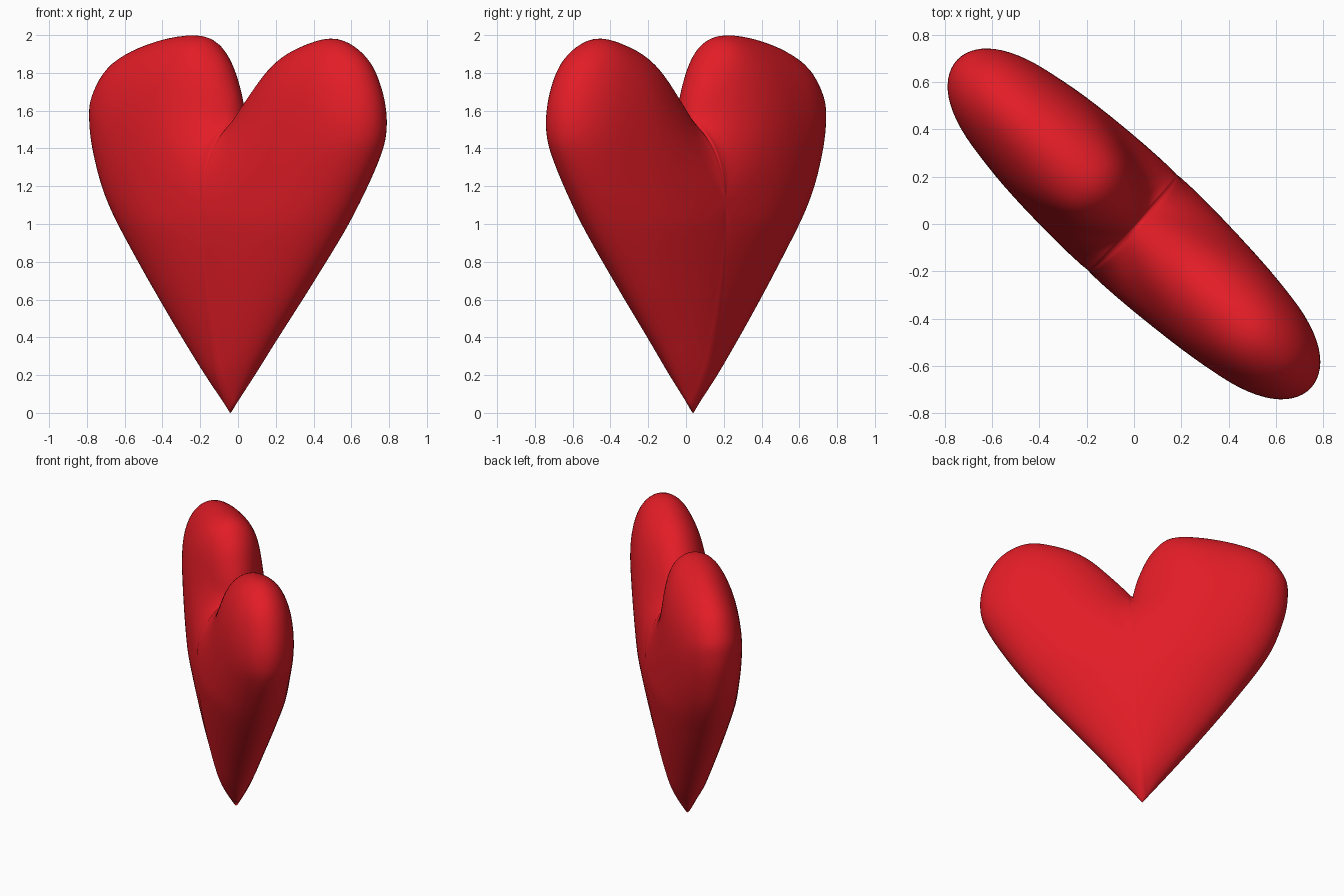
import bpy, bmesh, math
from mathutils import Vector, Matrix

if "Cube" in bpy.data.objects:
    bpy.data.objects.remove(bpy.data.objects["Cube"])

# Outline of the two halves (sharp corners at the tip and the cleft)
TIP, CLEFT = (-0.055, 0.0), (0.01, 1.56)
RIGHT = [TIP, (0.19, 0.31), (0.48, 0.656), (0.755, 1.0), (0.965, 1.33), (1.02, 1.52),
         (0.985, 1.72), (0.88, 1.89), (0.70, 1.98), (0.48, 1.94), (0.30, 1.85),
         (0.13, 1.69), CLEFT]
LEFT = [CLEFT, (-0.03, 1.71), (-0.12, 1.89), (-0.27, 1.995), (-0.58, 1.965), (-0.86, 1.86),
        (-0.995, 1.70), (-1.02, 1.55), (-0.985, 1.35), (-0.89, 1.11), (-0.69, 0.81),
        (-0.43, 0.466), (-0.20, 0.18), TIP]


def smooth_chain(pts, steps=6):
    """Catmull-Rom curve through the points, without the last point."""
    p = [Vector(q) for q in pts]
    p = [2 * p[0] - p[1]] + p + [2 * p[-1] - p[-2]]
    out = []
    for a, b, c, d in zip(p, p[1:], p[2:], p[3:]):
        for k in range(steps):
            t = k / steps
            out.append(0.5 * (2 * b + (c - a) * t + (2 * a - 5 * b + 4 * c - d) * t * t
                              + (3 * b - a - 3 * c + d) * t ** 3))
    return out


outline = smooth_chain(RIGHT) + smooth_chain(LEFT)
edges = [(a, b - a, (a + b) / 2, (b - a).length)
         for a, b in zip(outline, outline[1:] + outline[:1])]


def edge_distance(p):
    """Distance to the outline: exact at the rim, blended without ridges inside."""
    best, total = 9.0, 0.0
    for a, ab, mid, length in edges:
        t = max(0.0, min(1.0, (p - a).dot(ab) / ab.length_squared))
        best = min(best, (p - a - ab * t).length_squared)
        total += length / max(1e-9, (p - mid).length_squared) ** 2
    exact, soft = math.sqrt(best), (total * 2 / math.pi) ** (-1 / 3)
    w = max(0.0, min(1.0, (exact - 0.03) / 0.09))
    w = w * w * (3 - 2 * w)
    return exact * (1 - w) + soft * w


def half_thickness(p):
    """Rounded dome, thinner to the tip and lobe ends, gentler near the cleft."""
    near = min(1.0, (p - Vector(CLEFT)).length / 0.5)
    d = min(1.0, edge_distance(p) / (0.68 - 0.21 * near))
    taper = min(1.0, 0.55 + 0.45 * p.y) * (1 - 0.1 * min(1.0, (p.x / 0.65) ** 2))
    taper *= math.sqrt(max(0.0, min(1.0, p.y / 0.2)))
    return 0.28 * taper * math.sqrt(max(0.0, 1 - (1 - d) ** 2))


# Puffed heart: shared rim, then shrinking rings on the front and back
bm = bmesh.new()
centre = Vector((-0.01, 1.12))
RINGS = 24
rim = [bm.verts.new((p.x, 0, p.y)) for p in outline]
n = len(rim)
scales = [1 - (k / RINGS) ** 2 for k in range(1, RINGS)]
layers = [[(q, half_thickness(q)) for q in (centre + (p - centre) * s for p in outline)]
          for s in scales]
for side in (-1, 1):
    prev = rim
    for layer in layers:
        ring = [bm.verts.new((q.x, side * h, q.y)) for q, h in layer]
        for i in range(n):
            j = (i + 1) % n
            bm.faces.new((prev[i], prev[j], ring[j], ring[i]))
        prev = ring
    pole = bm.verts.new((centre.x, side * half_thickness(centre), centre.y))
    for i in range(n):
        bm.faces.new((prev[i], prev[(i + 1) % n], pole))

# Soften the dome, keeping the rim in place
rim_set = set(rim)
inner = [v for v in bm.verts if v not in rim_set]
for _ in range(5):
    bmesh.ops.smooth_vert(bm, verts=inner, factor=0.5, use_axis_y=True)

# Turn the heart diagonally
bmesh.ops.rotate(bm, verts=bm.verts, cent=(0, 0, 0),
                 matrix=Matrix.Rotation(math.radians(-42.8), 3, 'Z'))
bmesh.ops.recalc_face_normals(bm, faces=bm.faces)
for f in bm.faces:
    f.smooth = True
mesh = bpy.data.meshes.new("heart")
bm.to_mesh(mesh)
bm.free()
heart = bpy.data.objects.new("heart", mesh)
bpy.context.collection.objects.link(heart)

red = bpy.data.materials.new("red")
red.diffuse_color = (0.77, 0.012, 0.02, 1)
red.use_nodes = True
red.node_tree.nodes["Principled BSDF"].inputs["Base Color"].default_value = red.diffuse_color
mesh.materials.append(red)
